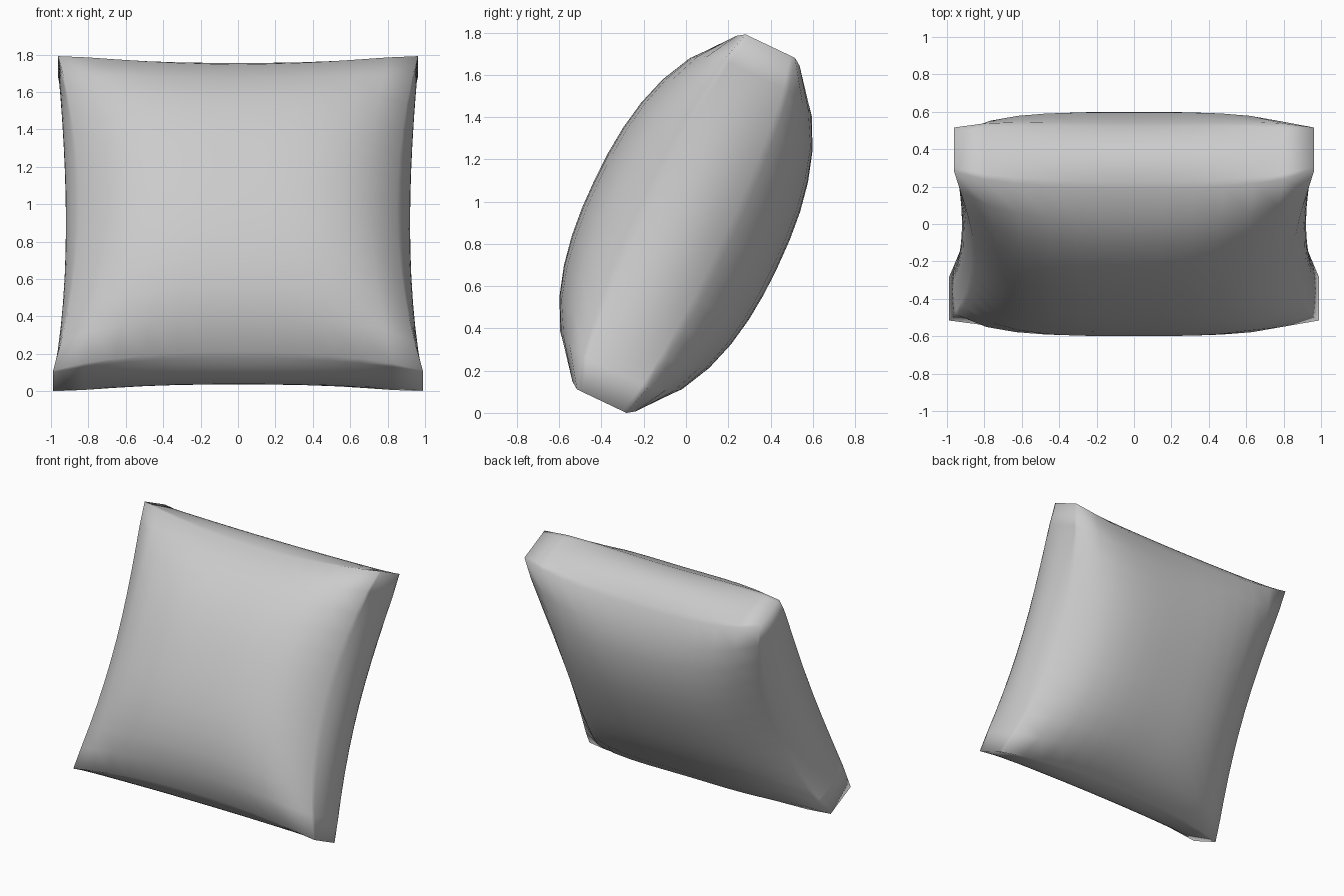
import bpy, bmesh, math

if "Cube" in bpy.data.objects:
    bpy.data.objects.remove(bpy.data.objects["Cube"])

TILT = math.radians(25.4)


def puff(s, power):
    # falloff of the stuffing thickness towards a seam
    return math.sqrt(1 - (0.85 * abs(s) / 0.92) ** power)


# Pillow: a gridded cube inflated into a cushion with pulled-out corners
bm = bmesh.new()
bmesh.ops.create_cube(bm, size=2)
bmesh.ops.subdivide_edges(bm, edges=bm.edges[:], cuts=11, use_grid_fill=True)

for vert in bm.verts:
    a, c, b = vert.co                      # width, thickness, height in -1..1
    round_side = 0.07 * (1 - c * c)
    u = a * (0.85 + (0.125 - 0.013 * b) * b * b + round_side * (1 - b * b))
    v = b * (0.85 + 0.08 * a * a + round_side * (1 - a * a))
    n = c * (0.48 * puff(a, 3.2) * puff(b, 2.3) + 0.037 * (a * b) ** 4)
    # lean the pillow backwards
    vert.co = (u,
               n * math.cos(TILT) + v * math.sin(TILT),
               v * math.cos(TILT) - n * math.sin(TILT))

# stand it on the ground
low = min(vert.co.z for vert in bm.verts)
bmesh.ops.translate(bm, verts=bm.verts[:], vec=(0, 0, -low))
bmesh.ops.recalc_face_normals(bm, faces=bm.faces[:])
for f in bm.faces:
    f.smooth = True

mesh = bpy.data.meshes.new("pillow")
bm.to_mesh(mesh)
bm.free()
pillow = bpy.data.objects.new("pillow", mesh)
bpy.context.collection.objects.link(pillow)
